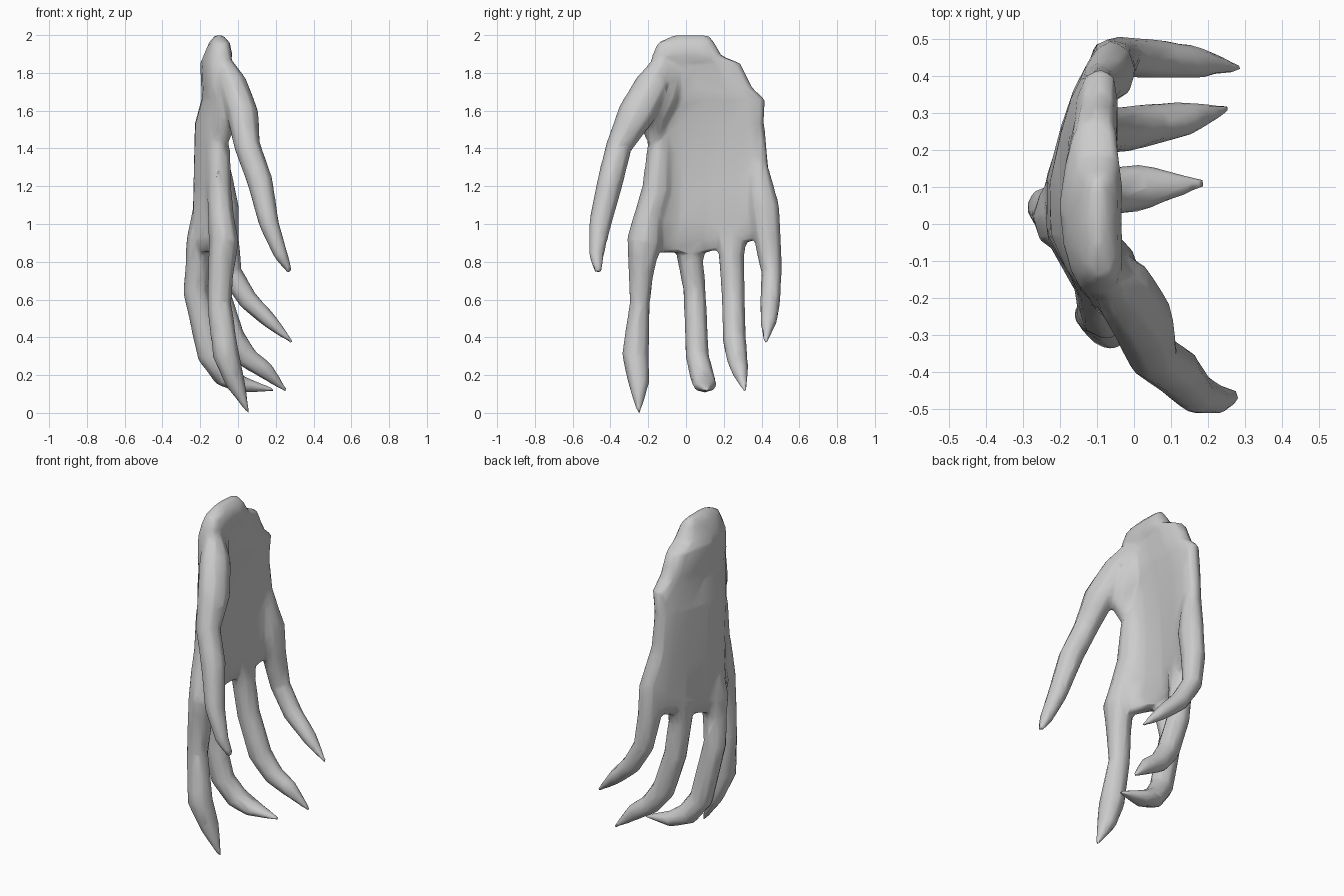
import bpy, bmesh, math
from mathutils import Vector

parts = []


def loft(name, rings):
    """Skin a list of equally sized closed rings and cap both ends."""
    bm = bmesh.new()
    loops = [[bm.verts.new(p) for p in ring] for ring in rings]
    n = len(loops[0])
    for a, b in zip(loops, loops[1:]):
        for i in range(n):
            j = (i + 1) % n
            bm.faces.new((a[i], a[j], b[j], b[i]))
    bm.faces.new(loops[0])
    bm.faces.new(loops[-1])
    bmesh.ops.recalc_face_normals(bm, faces=bm.faces)
    mesh = bpy.data.meshes.new(name)
    bm.to_mesh(mesh)
    bm.free()
    obj = bpy.data.objects.new(name, mesh)
    bpy.context.collection.objects.link(obj)
    parts.append(obj)


def spow(v, e):
    return math.copysign(abs(v) ** e, v)


def palm_ring(z, y0, y1, x_mid, x_edge, half, tilt, n=16, peak=0.02):
    """Flattened section, bowed so the back of the hand bulges to -x."""
    mid, w = (y0 + y1) / 2, (y1 - y0) / 2
    ring = []
    for i in range(n):
        a = 2 * math.pi * i / n
        y = mid + w * spow(math.cos(a), 0.85)
        s = (y - peak) / (y1 - peak) if y > peak else (peak - y) / (peak - y0)
        x = x_mid + (x_edge - x_mid) * s + half * spow(math.sin(a), 0.6)
        ring.append(Vector((x, y, z + tilt * max(0, y - 0.1))))
    return ring


def finger(name, nodes, sides=8):
    """Tapered tube; nodes are x, y, z, depth radius, width radius."""
    pts = [Vector(p[:3]) for p in nodes]
    rings = []
    for i, (p, node) in enumerate(zip(pts, nodes)):
        t = (pts[min(i + 1, len(pts) - 1)] - pts[max(i - 1, 0)]).normalized()
        u = Vector((0, 1, 0))
        u = (u - t * u.dot(t)).normalized()
        v = t.cross(u)
        rings.append([p + v * node[3] * math.sin(2 * math.pi * k / sides)
                      + u * node[4] * math.cos(2 * math.pi * k / sides)
                      for k in range(sides)])
    loft(name, rings)


# Palm and wrist: z, y range, middle x, edge x, half thickness, tilt
loft("palm", [palm_ring(*r) for r in (
    (2.00, -0.06, 0.12, -0.10, -0.10, 0.02, 0),
    (1.96, -0.15, 0.15, -0.10, -0.09, 0.055, 0),
    (1.89, -0.18, 0.19, -0.11, -0.09, 0.075, 0),
    (1.85, -0.19, 0.29, -0.13, -0.10, 0.075, 0),
    (1.72, -0.21, 0.355, -0.13, -0.095, 0.07, 0),
    (1.66, -0.21, 0.42, -0.135, -0.09, 0.068, 0),
    (1.53, -0.20, 0.415, -0.175, -0.10, 0.07, 0),
    (1.20, -0.21, 0.45, -0.19, -0.085, 0.07, 0),
    (1.02, -0.24, 0.48, -0.20, -0.065, 0.068, 0.02),
    (0.92, -0.27, 0.48, -0.205, -0.07, 0.062, 0.15),
    (0.85, -0.23, 0.43, -0.205, -0.08, 0.04, 0.25))])

# Fleshy mound joining the thumb to the palm
finger("thumb_mound", (
    (-0.10, -0.04, 1.90, 0.04, 0.06),
    (-0.06, -0.14, 1.69, 0.075, 0.11),
    (-0.06, -0.18, 1.55, 0.065, 0.08),
    (-0.10, -0.16, 1.40, 0.03, 0.03)))

# Thumb, swinging forward and outward from the wrist
finger("thumb", (
    (-0.10, -0.09, 1.91, 0.03, 0.04),
    (-0.03, -0.175, 1.74, 0.08, 0.095),
    (0.025, -0.265, 1.58, 0.085, 0.10),
    (0.05, -0.355, 1.41, 0.07, 0.07),
    (0.115, -0.40, 1.23, 0.069, 0.07),
    (0.165, -0.455, 1.0, 0.054, 0.06),
    (0.225, -0.475, 0.84, 0.038, 0.042),
    (0.275, -0.465, 0.745, 0.016, 0.02)))

# Four fingers, curling towards the palm side (+x), each rooted in the palm
finger("index_finger", (
    (-0.11, -0.14, 1.60, 0.03, 0.03),
    (-0.105, -0.14, 1.38, 0.065, 0.07),
    (-0.10, -0.155, 1.18, 0.067, 0.08),
    (-0.09, -0.20, 1.03, 0.07, 0.08),
    (-0.075, -0.22, 0.91, 0.08, 0.095),
    (-0.09, -0.237, 0.75, 0.07, 0.068),
    (-0.10, -0.245, 0.58, 0.065, 0.054),
    (-0.065, -0.268, 0.31, 0.071, 0.073),
    (-0.015, -0.25, 0.16, 0.053, 0.058),
    (0.055, -0.25, 0.0, 0.008, 0.01)))
finger("middle_finger", (
    (-0.195, 0.02, 1.15, 0.03, 0.03),
    (-0.205, 0.02, 0.92, 0.068, 0.095),
    (-0.21, 0.025, 0.80, 0.068, 0.068),
    (-0.225, 0.045, 0.65, 0.068, 0.06),
    (-0.145, 0.06, 0.30, 0.07, 0.063),
    (-0.07, 0.085, 0.195, 0.063, 0.066),
    (0.02, 0.10, 0.15, 0.045, 0.066),
    (0.195, 0.11, 0.12, 0.008, 0.01)))
finger("ring_finger", (
    (-0.14, 0.24, 1.20, 0.03, 0.03),
    (-0.138, 0.24, 0.96, 0.064, 0.095),
    (-0.13, 0.24, 0.83, 0.066, 0.068),
    (-0.105, 0.25, 0.63, 0.067, 0.063),
    (-0.03, 0.255, 0.40, 0.068, 0.063),
    (0.05, 0.27, 0.29, 0.058, 0.058),
    (0.145, 0.285, 0.225, 0.048, 0.047),
    (0.26, 0.312, 0.113, 0.008, 0.009)))
finger("little_finger", (
    (-0.10, 0.37, 1.46, 0.02, 0.02),
    (-0.085, 0.388, 1.24, 0.06, 0.065),
    (-0.06, 0.413, 1.09, 0.065, 0.083),
    (-0.06, 0.432, 0.92, 0.065, 0.073),
    (-0.035, 0.453, 0.74, 0.06, 0.055),
    (0.05, 0.447, 0.60, 0.055, 0.055),
    (0.17, 0.437, 0.485, 0.041, 0.046),
    (0.292, 0.42, 0.368, 0.008, 0.009)))

# Fuse the parts into one skin, soften the joins, reduce to low-poly facets
bpy.ops.object.select_all(action='DESELECT')
for obj in parts:
    obj.select_set(True)
hand = parts[0]
bpy.context.view_layer.objects.active = hand
bpy.ops.object.join()
hand.name = "hand"
fuse = hand.modifiers.new("fuse", 'REMESH')
fuse.mode = 'VOXEL'
fuse.voxel_size = 0.011
soften = hand.modifiers.new("soften", 'SMOOTH')
soften.factor = 0.5
soften.iterations = 8
reduce = hand.modifiers.new("reduce", 'DECIMATE')
reduce.ratio = 0.04
for name in ("fuse", "soften", "reduce"):
    bpy.ops.object.modifier_apply(modifier=name)
bpy.ops.object.shade_smooth_by_angle(angle=math.radians(60))
